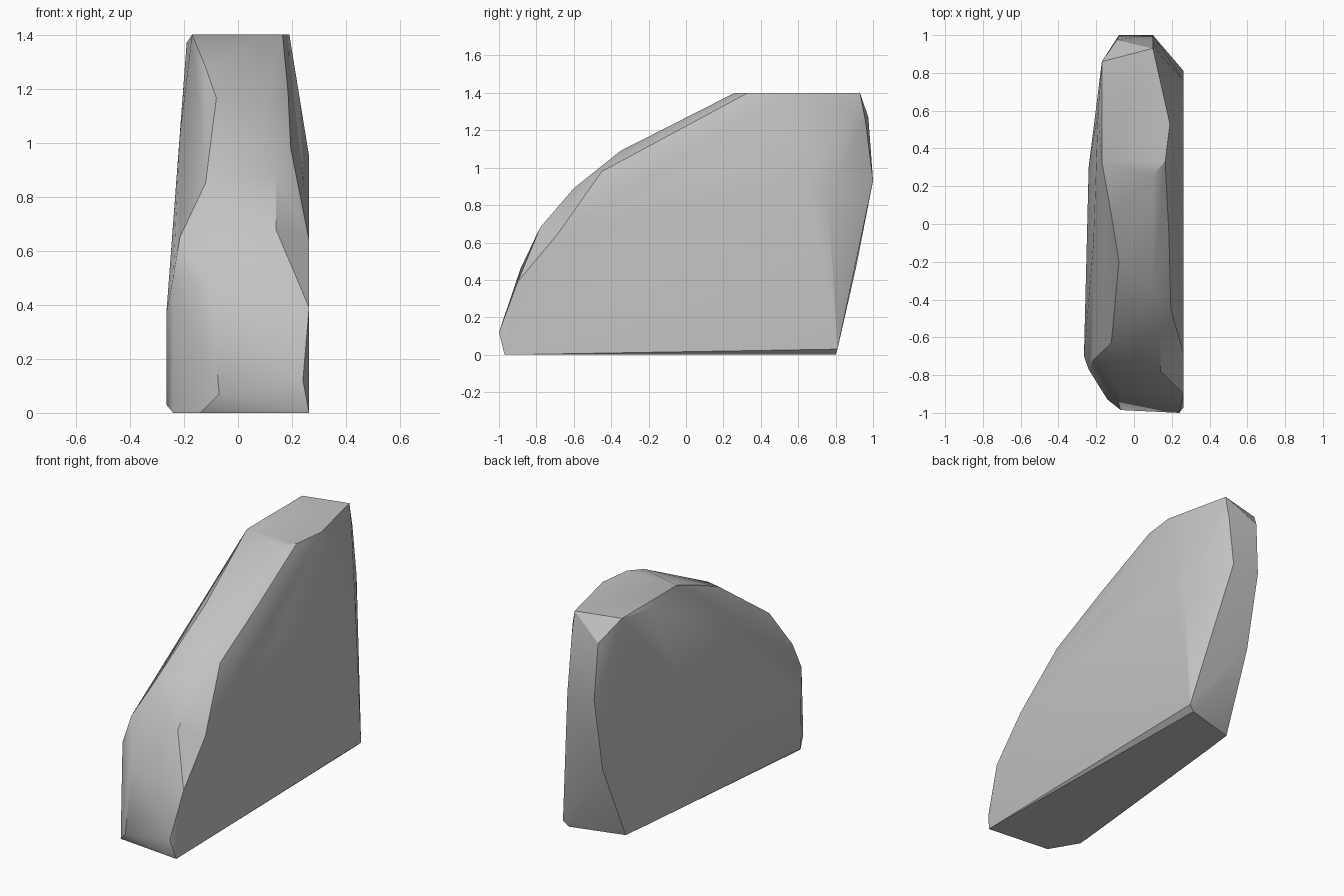
import bpy, bmesh, math

cube = bpy.data.objects.get("Cube")
if cube:
    bpy.data.objects.remove(cube, do_unlink=True)

stone = bpy.data.materials.new("grey_stone")
stone.use_nodes = True
GREY = (0.54, 0.54, 0.54, 1)
stone.diffuse_color = GREY
stone.node_tree.nodes["Principled BSDF"].inputs["Base Color"].default_value = GREY

# Corner points of the boulder slab, grouped by facet
W = .263
broad_face = [(W, -.97, 0), (W, -.9, .39), (W, -.69, .64), (W, -.02, .95),
              (W, .65, .95), (W, .76, .82), (W, .81, .03)]
sloped_front = [(.24, -1, .12), (-.07, -.985, .07), (-.1, -.885, .46), (.14, -.78, .68),
                (.14, -.6, .89), (.1, -.35, 1.09), (.195, -.45, .98), (.185, -.06, 1.19),
                (-.12, -.63, .85), (-.08, -.2, 1.165), (-.12, .05, 1.28)]
flat_top = [(-.17, .33, 1.4), (-.17, .86, 1.4), (.1, .93, 1.4), (.19, .53, 1.4),
            (.165, .33, 1.4), (.1, .26, 1.4)]
back_end = [(-.09, .975, 1.27), (.1, .96, 1.25), (.135, .9, 1.3), (-.08, 1, .93),
            (.1, 1, .93), (-.075, .91, .47)]
tapered_side = [(-.265, -.7, .03), (-.265, -.7, .37), (-.24, -.77, .5), (-.215, -.72, .65),
                (-.215, -.1, 1.03), (-.24, .3, .67), (-.19, .6, 1.37)]
base = [(-.14, -.93, 0), (-.24, -.76, 0), (-.11, .54, 0), (-.09, .71, 0), (.23, .8, 0)]

# Wrap the points in a hull and merge coplanar triangles
bm = bmesh.new()
for p in broad_face + sloped_front + flat_top + back_end + tapered_side + base:
    bm.verts.new(p)
hull = bmesh.ops.convex_hull(bm, input=bm.verts[:])
unused = [g for g in hull["geom_interior"] if isinstance(g, bmesh.types.BMVert)]
bmesh.ops.delete(bm, geom=unused, context="VERTS")
bmesh.ops.dissolve_limit(bm, angle_limit=math.radians(1.5), verts=bm.verts[:], edges=bm.edges[:])
bmesh.ops.recalc_face_normals(bm, faces=bm.faces[:])

mesh = bpy.data.meshes.new("boulder")
bm.to_mesh(mesh)
bm.free()
mesh.materials.append(stone)
boulder = bpy.data.objects.new("boulder", mesh)
bpy.context.collection.objects.link(boulder)

# Soft shading across shallow facets, crisp along the ridges
bpy.context.view_layer.objects.active = boulder
boulder.select_set(True)
bpy.ops.object.shade_smooth_by_angle(angle=math.radians(30))
